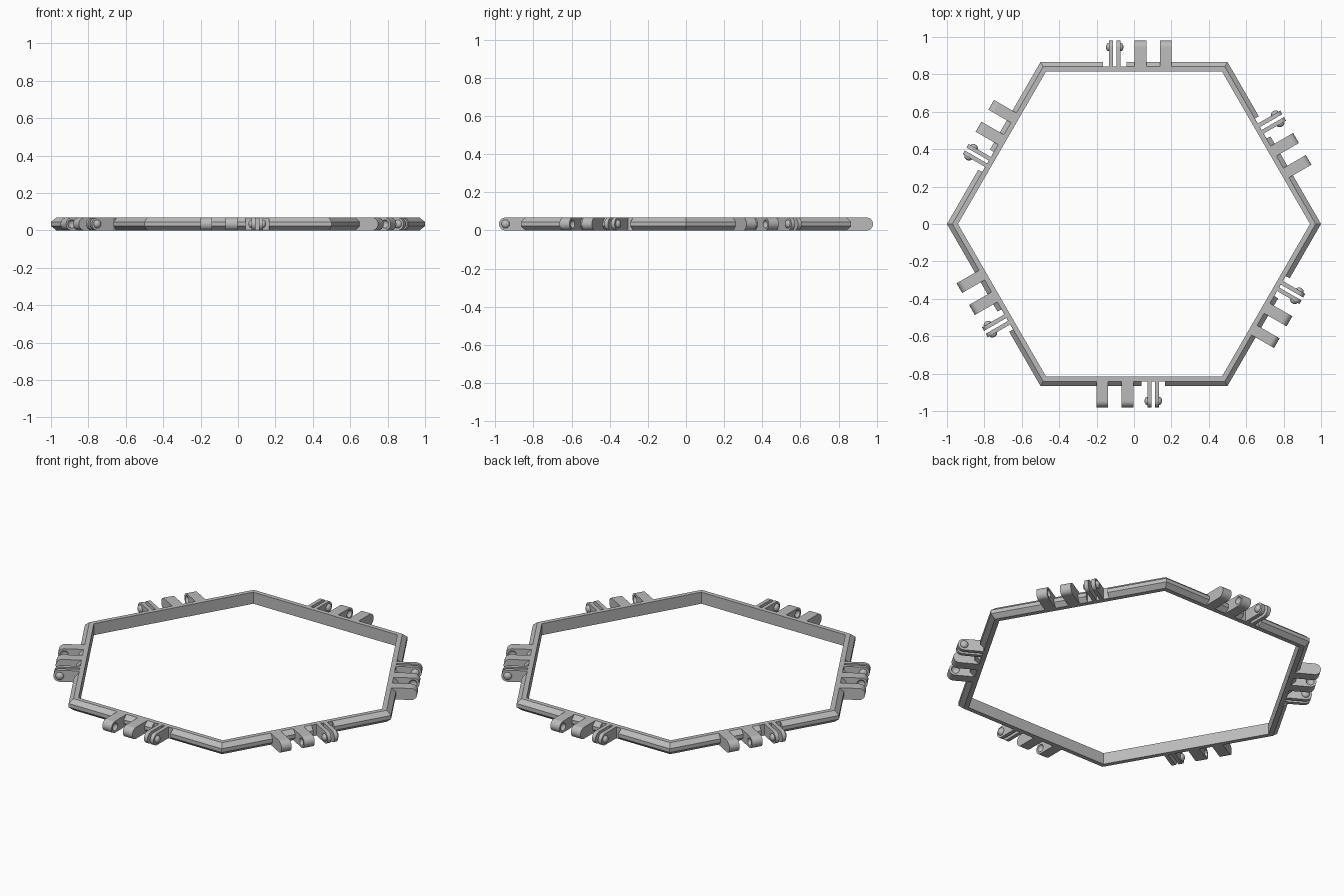
import bpy, bmesh, math
from mathutils import Matrix

cube = bpy.data.objects.get("Cube")
if cube:
    bpy.data.objects.remove(cube, do_unlink=True)

HEIGHT = 0.068
MID = HEIGHT / 2
TIP = 0.98           # outer reach of the lugs
PIN = TIP - MID      # distance of the hinge axis from the centre
ROOT = 0.835         # where lugs enter the frame

grey = bpy.data.materials.new("plain_grey")
grey.use_nodes = True
colour = (0.5, 0.5, 0.5, 1)
grey.diffuse_color = colour
grey.node_tree.nodes["Principled BSDF"].inputs["Base Color"].default_value = colour


def make_object(name, bm):
    bmesh.ops.recalc_face_normals(bm, faces=bm.faces)
    mesh = bpy.data.meshes.new(name)
    bm.to_mesh(mesh)
    bm.free()
    mesh.materials.append(grey)
    obj = bpy.data.objects.new(name, mesh)
    bpy.context.collection.objects.link(obj)
    return obj


def smooth(obj):
    bpy.ops.object.select_all(action='DESELECT')
    obj.select_set(True)
    bpy.context.view_layer.objects.active = obj
    bpy.ops.object.shade_smooth_by_angle(angle=math.radians(30))


def cut(obj, cutter):
    """Subtract the cutter, keep the result and drop the cutter."""
    mod = obj.modifiers.new("cut", 'BOOLEAN')
    mod.operation = 'DIFFERENCE'
    mod.solver = 'EXACT'
    mod.object = cutter
    graph = bpy.context.evaluated_depsgraph_get()
    graph.update()
    result = bpy.data.meshes.new_from_object(obj.evaluated_get(graph))
    obj.modifiers.clear()
    obj.data = result
    bpy.data.objects.remove(cutter, do_unlink=True)


def add_dome(bm, t, depth):
    """Flattened ball on the hinge axis, in side coordinates (radius, t, z)."""
    m = Matrix.Translation((PIN, t, MID)) @ Matrix.Diagonal((0.022, depth, 0.022, 1))
    m = m @ Matrix.Rotation(math.pi / 2, 4, 'X')
    bmesh.ops.create_uvsphere(bm, u_segments=24, v_segments=12, radius=1, matrix=m)


def make_lug(name, t0, t1):
    """Round-ended plate pointing outward along +x."""
    bm = bmesh.new()
    steps = 20
    outline = [(ROOT, 0), (PIN, 0)]
    for i in range(1, steps):
        a = math.pi * i / steps - math.pi / 2
        outline.append((PIN + MID * math.cos(a), MID + MID * math.sin(a)))
    outline += [(PIN, HEIGHT), (ROOT, HEIGHT)]
    face = bm.faces.new([bm.verts.new((r, t0, z)) for r, z in outline])
    ext = bmesh.ops.extrude_face_region(bm, geom=[face])
    verts = [v for v in ext["geom"] if isinstance(v, bmesh.types.BMVert)]
    bmesh.ops.translate(bm, vec=(0, t1 - t0, 0), verts=verts)
    return make_object(name, bm)


# Hexagonal frame: chamfered section swept round six corners
bm = bmesh.new()
section = [(0.815, 0), (0.841, 0), (0.866, 0.023), (0.866, 0.045),
           (0.841, HEIGHT), (0.815, HEIGHT)]
rings = []
for k in range(6):
    a = math.radians(60 * k)
    s = 1 / math.cos(math.radians(30))
    rings.append([bm.verts.new((r * s * math.cos(a), r * s * math.sin(a), z))
                  for r, z in section])
for k in range(6):
    here, after = rings[k], rings[(k + 1) % 6]
    for j in range(len(section)):
        n = (j + 1) % len(section)
        bm.faces.new((here[j], after[j], after[n], here[n]))
frame = make_object("hexagon_frame", bm)

# Relief notches behind the flexible clips
bm = bmesh.new()
for k in range(6):
    turn = Matrix.Rotation(math.radians(30 + 60 * k), 4, 'Z')
    place = Matrix.Translation((0.892, 0.103, MID)) @ Matrix.Diagonal((0.1, 0.124, 0.2, 1))
    bmesh.ops.create_cube(bm, size=1, matrix=turn @ place)
cut(frame, make_object("notch_cutter", bm))

# One hinge set: two socket lugs and two clip plates
parts = []
for name, t0, t1, dimple in (("outer_socket_lug", -0.2, -0.14, -0.14),
                             ("inner_socket_lug", -0.066, -0.004, -0.066)):
    lug = make_lug(name, t0, t1)
    bm = bmesh.new()
    add_dome(bm, dimple, 0.018)
    cut(lug, make_object("dimple_cutter", bm))
    parts.append(lug)
for name, t0, t1, knob in (("inner_clip", 0.072, 0.094, 0.072),
                           ("outer_clip", 0.112, 0.134, 0.134)):
    parts.append(make_lug(name + "_plate", t0, t1))
    bm = bmesh.new()
    add_dome(bm, knob, 0.016)
    parts.append(make_object(name + "_knob", bm))

# Repeat the hinge set on all six sides
for part in parts:
    smooth(part)
    base = part.name
    for k in range(6):
        obj = part if k == 0 else part.copy()
        if k:
            bpy.context.collection.objects.link(obj)
        obj.name = f"{base}_{k + 1}"
        obj.rotation_euler.z = math.radians(30 + 60 * k)
